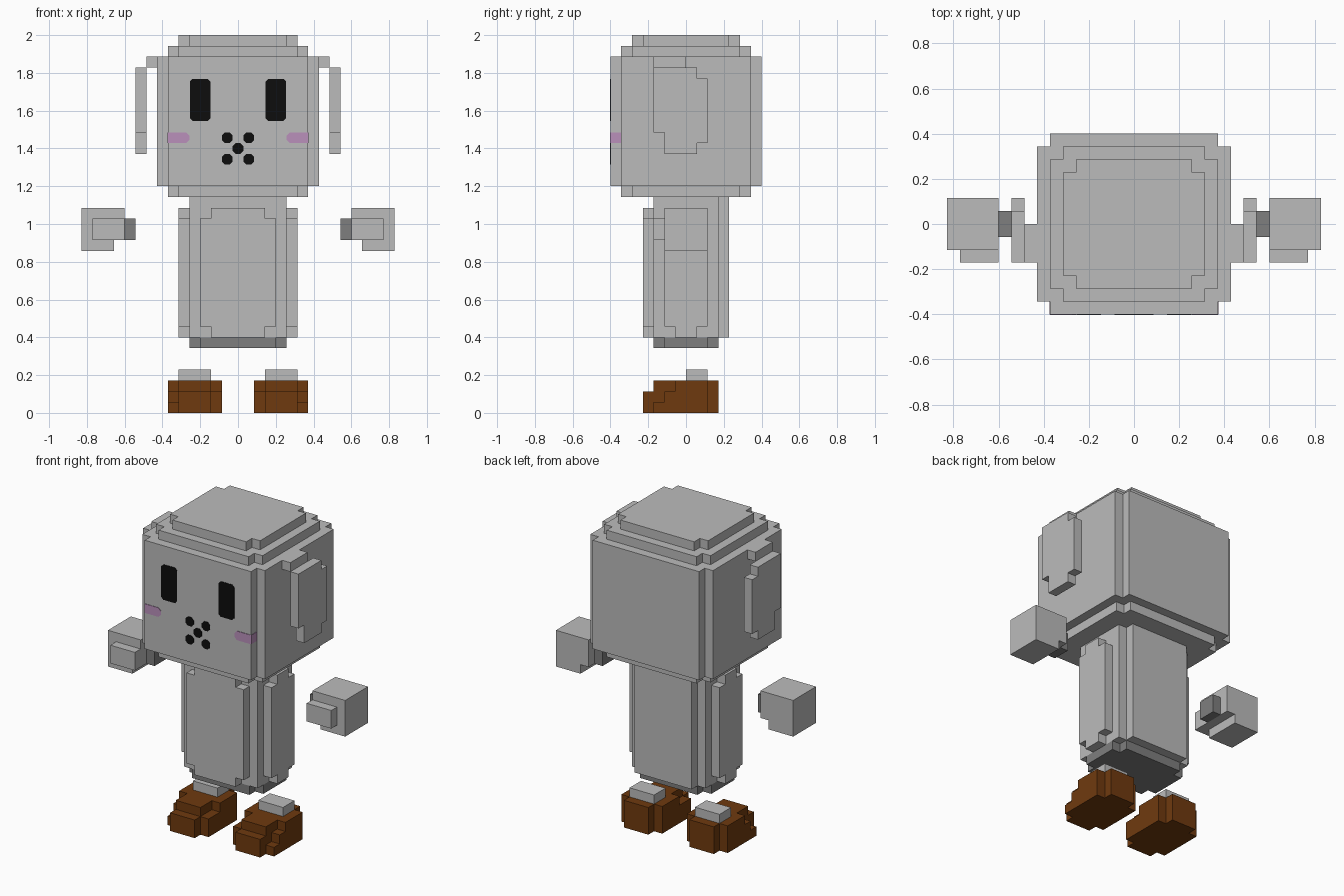
import bpy, bmesh, math

if "Cube" in bpy.data.objects:
    bpy.data.objects.remove(bpy.data.objects["Cube"])

U = 2 / 35  # block size


def material(name, r, g, b):
    m = bpy.data.materials.new(name)
    m.diffuse_color = (r, g, b, 1)
    m.use_nodes = True
    m.node_tree.nodes["Principled BSDF"].inputs["Base Color"].default_value = m.diffuse_color
    return m


GREY = material("light grey", 0.50, 0.50, 0.50)
DARK = material("dark grey", 0.21, 0.21, 0.21)
BROWN = material("shoe brown", 0.159, 0.042, 0.0045)
BLACK = material("black", 0.004, 0.004, 0.004)
PINK = material("blush pink", 0.49, 0.28, 0.50)


def finish(name, bm, mat):
    bmesh.ops.recalc_face_normals(bm, faces=bm.faces)
    mesh = bpy.data.meshes.new(name)
    bm.to_mesh(mesh)
    bm.free()
    mesh.materials.append(mat)
    obj = bpy.data.objects.new(name, mesh)
    bpy.context.collection.objects.link(obj)
    return obj


def blocks(name, boxes, mat, side=1):
    """Union of block boxes (x0, x1, y0, y1, z0, z1), only outer faces kept."""
    cells = set()
    for x0, x1, y0, y1, z0, z1 in boxes:
        for x in range(math.floor(x0 + 0.5), math.floor(x1 + 0.5)):
            for y in range(y0, y1):
                for z in range(z0, z1):
                    cells.add((x, y, z))
    bm = bmesh.new()
    verts = {}

    def vert(p):
        if p not in verts:
            verts[p] = bm.verts.new(((p[0] - 0.5) * U * side, p[1] * U, p[2] * U))
        return verts[p]

    for c in cells:
        for axis in range(3):
            a, b = (axis + 1) % 3, (axis + 2) % 3
            for step in (0, 1):
                n = list(c)
                n[axis] += 1 if step else -1
                if tuple(n) in cells:
                    continue
                quad = []
                for da, db in ((0, 0), (1, 0), (1, 1), (0, 1)):
                    p = list(c)
                    p[axis] += step
                    p[a] += da
                    p[b] += db
                    quad.append(vert(tuple(p)))
                if not step:
                    quad.reverse()
                bm.faces.new(quad)
    bmesh.ops.dissolve_limit(bm, angle_limit=0.01, verts=bm.verts, edges=bm.edges)
    return finish(name, bm, mat)


def layer(hx, hy, z0, z1):
    """Rectangular layer with a one-block notch at each corner."""
    return [(-hx, hx, 1 - hy, hy - 1, z0, z1), (1 - hx, hx - 1, -hy, hy, z0, z1)]


def face_plate(name, x0, x1, z0, z1, cut, mat, square_right=False, side=1):
    """Thin plate on the front of the head with clipped corners."""
    c = 0 if square_right else cut
    pts = [(x0 + cut, z0), (x1 - c, z0), (x1, z0 + c), (x1, z1 - c),
           (x1 - c, z1), (x0 + cut, z1), (x0, z1 - cut), (x0, z0 + cut)]
    pts = list(dict.fromkeys(pts))
    bm = bmesh.new()
    f = bm.faces.new([bm.verts.new((x * U * side, -7 * U, z * U)) for x, z in pts])
    ext = bmesh.ops.extrude_face_region(bm, geom=[f])["geom"]
    bmesh.ops.translate(bm, vec=(0, -0.003, 0),
                        verts=[v for v in ext if isinstance(v, bmesh.types.BMVert)])
    return finish(name, bm, mat)


# Head
blocks("head", layer(6.5, 6, 20, 21) + layer(7.5, 7, 21, 33)
       + layer(6.5, 6, 33, 34) + layer(5.5, 5, 34, 35), GREY)

# Torso: core, back panel, front panel and side panels with notched corners
torso = [(-4.5, 4.5, -3, 3, 7, 20), (-3.5, 3.5, 3, 4, 7, 20),
         (-3.5, 3.5, -4, -3, 8, 18), (-2.5, 2.5, -4, -3, 7, 19)]
for x in (-5.5, 4.5):
    torso += [(x, x + 1, -2, 2, 8, 18), (x, x + 1, -1, 1, 7, 19)]
blocks("torso", torso, GREY)
blocks("torso_base", layer(4.5, 3, 6, 7), DARK)

# Mouth dots
for i, (x, z) in enumerate([(0, 24.5), (-1, 25.5), (1, 25.5), (-1, 23.5), (1, 23.5)]):
    face_plate(f"mouth_dot_{i + 1}", x - 0.5, x + 0.5, z - 0.5, z + 0.5, 0.28, BLACK)

for side, label in ((-1, "left"), (1, "right")):
    # Eye and cheek, the cheek wrapping into the corner notch
    face_plate(f"{label}_eye", 2.55, 4.45, 27.05, 30.95, 0.25, BLACK, side=side)
    face_plate(f"{label}_cheek", 4.5, 6.5, 25, 26, 0.3, PINK, True, side)
    bm = bmesh.new()
    bmesh.ops.create_cube(bm, size=1)
    for v in bm.verts:
        v.co = ((6.5 * U + v.co.x * 0.006) * side, (v.co.y - 6.5) * U, (v.co.z + 25.5) * U)
    finish(f"{label}_cheek_side", bm, PINK)

    # Ear: hinge on the head and hanging flap
    blocks(f"{label}_ear_hinge", [(7.5, 8.5, -3, 0, 32, 33)], GREY, side)
    blocks(f"{label}_ear", [(8.5, 9.5, -3, 1, 26, 32), (8.5, 9.5, 1, 2, 25, 31),
                            (8.5, 9.5, -2, 1, 24, 26)], GREY, side)

    # Floating hand with thumb and wrist
    blocks(f"{label}_hand", [(10.5, 14.5, -2, 2, 16, 19), (11.5, 14.5, -2, 2, 15, 16),
                             (10.5, 13.5, -3, -2, 16, 18)], GREY, side)
    blocks(f"{label}_wrist", [(9.5, 10.5, -1, 1, 16, 18)], DARK, side)

    # Shoe with stepped toe, and ankle
    blocks(f"{label}_shoe", [(2.5, 5.5, -4, 3, 0, 2), (2.5, 5.5, -3, 3, 2, 3),
                             (1.5, 2.5, -3, 2, 0, 2), (1.5, 2.5, -1, 2, 2, 3),
                             (5.5, 6.5, -3, 2, 0, 1), (5.5, 6.5, -2, 2, 1, 2),
                             (5.5, 6.5, -1, 2, 2, 3)], BROWN, side)
    blocks(f"{label}_ankle", [(2.5, 5.5, 0, 2, 3, 4)], GREY, side)
